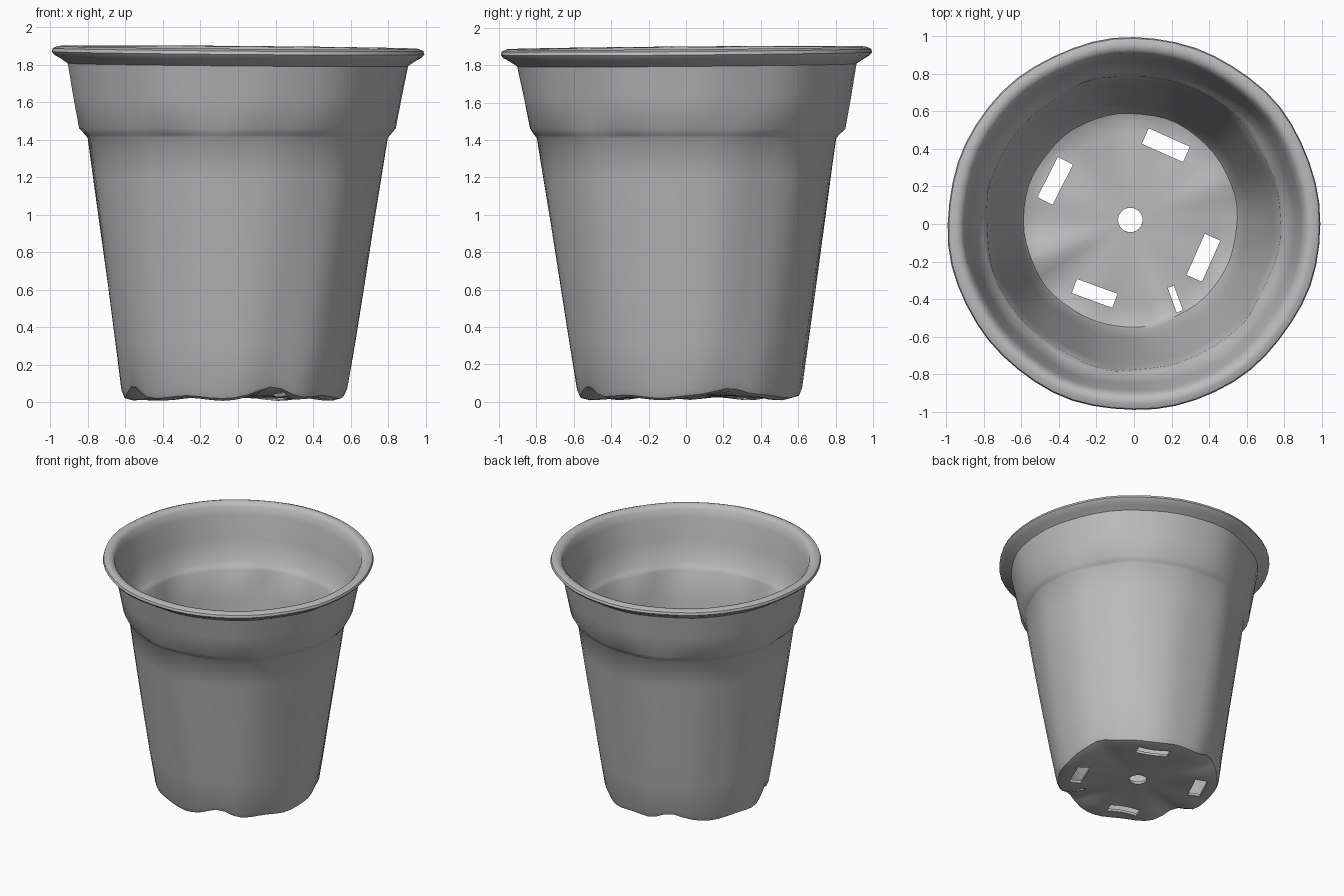
import bpy, bmesh, math
from mathutils import Vector

if "Cube" in bpy.data.objects:
    bpy.data.objects.remove(bpy.data.objects["Cube"])

SEG = 56
grey = bpy.data.materials.new("grey plastic")
grey.diffuse_color = (0.5, 0.5, 0.5, 1)
grey.use_nodes = True
grey.node_tree.nodes["Principled BSDF"].inputs["Base Color"].default_value = grey.diffuse_color

# closed wall section (radius, height): underside, outside, lip, inside, floor
profile = [
    (0.065, 0.035), (0.20, 0.035), (0.34, 0.025), (0.46, 0.012), (0.54, 0.008),
    (0.585, 0.02), (0.602, 0.06), (0.64, 0.32), (0.685, 0.62), (0.73, 0.92),
    (0.77, 1.19), (0.802, 1.41), (0.815, 1.425), (0.842, 1.46), (0.875, 1.63),
    (0.908, 1.80), (0.945, 1.825), (0.98, 1.845), (0.994, 1.862), (0.988, 1.88),
    (0.96, 1.892), (0.93, 1.888), (0.908, 1.865), (0.892, 1.80), (0.859, 1.63),
    (0.826, 1.465), (0.80, 1.435), (0.785, 1.41), (0.753, 1.19), (0.713, 0.92),
    (0.668, 0.62), (0.623, 0.32), (0.586, 0.075), (0.57, 0.042), (0.53, 0.028),
    (0.46, 0.032), (0.34, 0.045), (0.20, 0.055), (0.065, 0.055),
]


def surface_point(r, z, a):
    # soft creases in the thin wall, fading at the floor and lip
    f = max(0, min(1, z / 0.4)) * max(0, min(1, (1.9 - z) / 0.2))
    band = 1.3 if z > 1.43 else 0
    dent = 0.005 * math.sin(7 * a + 0.9 * z + band) + 0.004 * math.sin(12 * a - 1.6 * z + 2 * band)
    r += dent * (0.35 + 0.65 * f) * min(1, r / 0.6)
    # four raised channels running to the bottom edge
    if z < 0.1:
        d = (math.degrees(a) - 22 + 45) % 90 - 45
        k = max(0, min(1, (r - 0.2) / 0.35))
        z += 0.052 * k * math.exp(-(d / 11) ** 2)
        z += 0.008 * k * (1 + math.sin(9 * a + 1)) * (1 if r < 0.62 else 0)
    # slight lean of the body and tilt of the lip
    s = 1 - z / 1.9
    x, y = r * math.cos(a), r * math.sin(a)
    if z > 1.75:
        z += 0.008 * (y - x)
    return Vector((x - 0.02 * s, y + 0.022 * s, z))


# pot shell
bm = bmesh.new()
rings = [[bm.verts.new(surface_point(r, z, 2 * math.pi * i / SEG)) for i in range(SEG)]
         for r, z in profile]
for j in range(len(rings)):
    p, q = rings[j], rings[(j + 1) % len(rings)]
    for i in range(SEG):
        k = (i + 1) % SEG
        bm.faces.new((p[i], p[k], q[k], q[i]))
bmesh.ops.recalc_face_normals(bm, faces=bm.faces)
mesh = bpy.data.meshes.new("plant_pot")
bm.to_mesh(mesh)
bm.free()
mesh.materials.append(grey)
pot = bpy.data.objects.new("plant_pot", mesh)
bpy.context.collection.objects.link(pot)

# drain holes: centre x, centre y, length, width, turn in degrees
holes = [(0.17, 0.42, 0.24, 0.09, -24), (-0.42, 0.23, 0.24, 0.09, 63),
         (0.37, -0.18, 0.24, 0.09, 66), (-0.21, -0.37, 0.23, 0.08, -20),
         (0.22, -0.40, 0.14, 0.035, -70)]
for x, y, length, width, turn in holes:
    bpy.ops.mesh.primitive_cube_add(size=1, location=(x, y, 0.05),
                                    rotation=(0, 0, math.radians(turn)))
    cutter = bpy.context.object
    cutter.name = "drain_cutter"
    cutter.scale = (length, width, 0.4)
    cutter.hide_render = True
    bpy.context.view_layer.update()
    mod = pot.modifiers.new("drain_hole", 'BOOLEAN')
    mod.operation, mod.solver, mod.object = 'DIFFERENCE', 'EXACT', cutter
    bpy.ops.object.select_all(action='DESELECT')
    bpy.context.view_layer.objects.active = pot
    pot.select_set(True)
    bpy.ops.object.modifier_apply(modifier=mod.name)
    bpy.data.objects.remove(cutter)

# keep a single colour on the cut edges, smooth shading with sharp folds
pot.data.materials.clear()
pot.data.materials.append(grey)
for poly in pot.data.polygons:
    poly.material_index = 0
bpy.ops.object.shade_smooth_by_angle(angle=math.radians(40))
